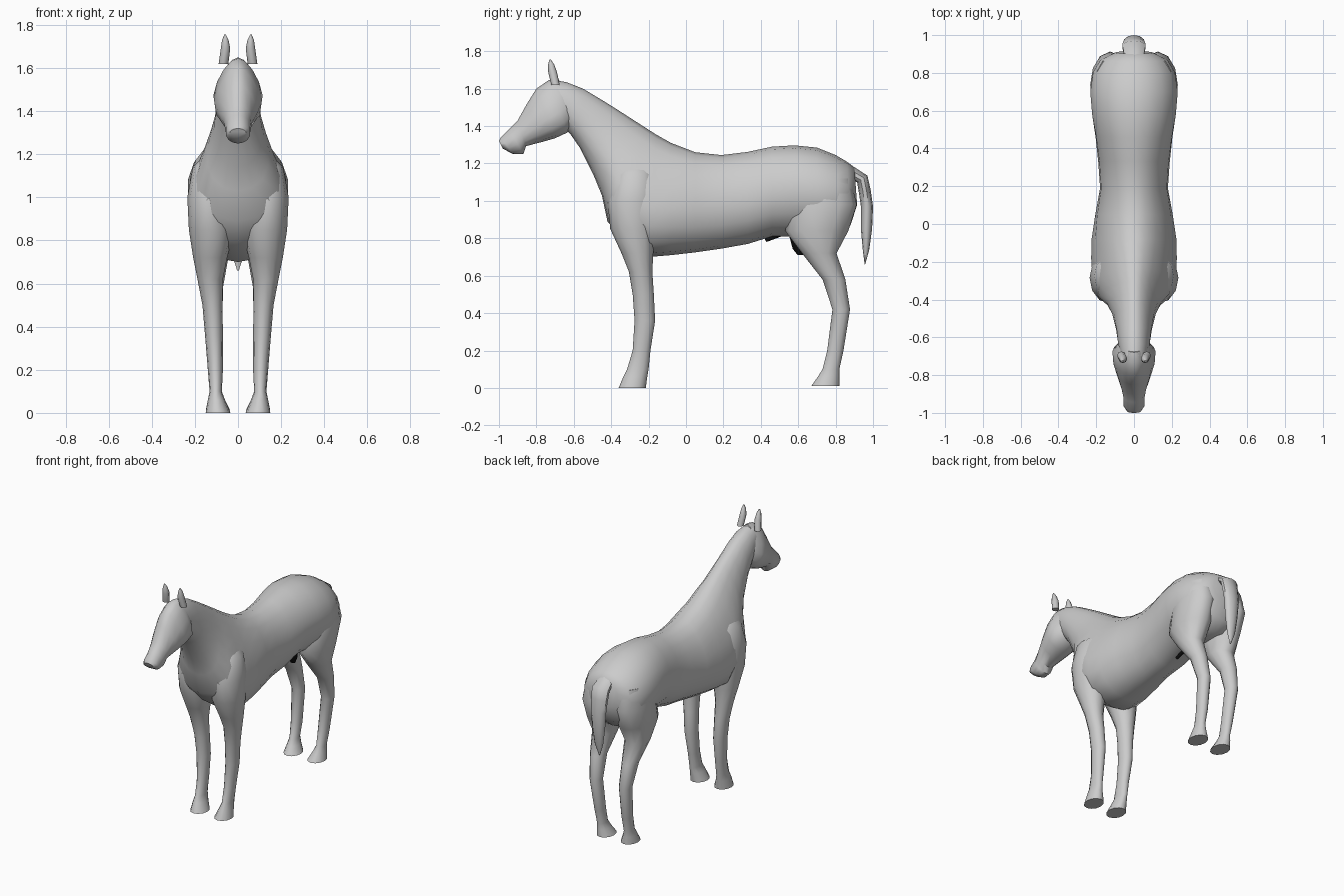
import bpy, bmesh, math


def material(name, rgb):
    m = bpy.data.materials.new(name)
    m.diffuse_color = (*rgb, 1)
    return m


GREY = material("coat_grey", (0.6, 0.6, 0.6))
BLACK = material("dark_skin", (0.005, 0.005, 0.005))


def loft(name, sections, sides=14, mat=GREY, mirror=False):
    """Skin rings given as (y1, z1, y2, z2, x centre, half width, bias).
    Bias moves the widest place of the ring towards its second point."""
    bm = bmesh.new()
    rings = []
    for y1, z1, y2, z2, xc, w, bias in sections:
        ring = []
        for i in range(sides):
            a = 2 * math.pi * i / sides
            t = (1 - math.cos(a)) / 2
            x = xc + w * math.sin(a - bias * math.sin(a))
            ring.append(bm.verts.new((x, y1 + (y2 - y1) * t, z1 + (z2 - z1) * t)))
        rings.append(ring)
    for r, s in zip(rings, rings[1:]):
        for i in range(sides):
            j = (i + 1) % sides
            bm.faces.new((r[i], r[j], s[j], s[i]))
    bm.faces.new(rings[0])
    bm.faces.new(rings[-1])
    if mirror:
        geo = bmesh.ops.duplicate(bm, geom=bm.verts[:] + bm.edges[:] + bm.faces[:])["geom"]
        for v in geo:
            if isinstance(v, bmesh.types.BMVert):
                v.co.x *= -1
    bmesh.ops.recalc_face_normals(bm, faces=bm.faces)
    me = bpy.data.meshes.new(name)
    bm.to_mesh(me)
    bm.free()
    me.materials.append(mat)
    ob = bpy.data.objects.new(name, me)
    bpy.context.collection.objects.link(ob)
    bpy.ops.object.select_all(action='DESELECT')
    ob.select_set(True)
    bpy.context.view_layer.objects.active = ob
    bpy.ops.object.shade_smooth_by_angle(angle=math.radians(50))
    return ob


def upright(rows):
    """Level rings from (z, front y, back y, inner x, outer x)."""
    return [(f, z, b, z, (i + o) / 2, (o - i) / 2, 0) for z, f, b, i, o in rows]


# Trunk and neck, from rump to poll
loft("trunk_and_neck", [
    (0.90, 1.18, 0.915, 0.98, 0, 0.10, 0),
    (0.86, 1.21, 0.88, 0.87, 0, 0.18, 0),
    (0.80, 1.245, 0.81, 0.81, 0, 0.22, 0),
    (0.70, 1.285, 0.70, 0.80, 0, 0.235, 0),
    (0.58, 1.297, 0.58, 0.81, 0, 0.225, 0),
    (0.46, 1.29, 0.46, 0.81, 0, 0.205, 0.05),
    (0.33, 1.262, 0.33, 0.77, 0, 0.19, 0.1),
    (0.19, 1.245, 0.19, 0.745, 0, 0.18, 0.1),
    (0.05, 1.26, 0.05, 0.725, 0, 0.205, 0.15),
    (-0.08, 1.31, -0.08, 0.71, 0, 0.225, 0.25),
    (-0.16, 1.355, -0.20, 0.70, 0, 0.23, 0.35),
    (-0.23, 1.40, -0.33, 0.79, 0, 0.225, 0.4),
    (-0.30, 1.445, -0.42, 0.89, 0, 0.19, 0.4),
    (-0.37, 1.49, -0.45, 1.03, 0, 0.145, 0.3),
    (-0.45, 1.54, -0.495, 1.14, 0, 0.115, 0.2),
    (-0.55, 1.60, -0.565, 1.28, 0, 0.095, 0.1),
    (-0.64, 1.635, -0.62, 1.36, 0, 0.085, 0),
    (-0.70, 1.645, -0.65, 1.39, 0, 0.075, 0),
], sides=18)

# Head, from poll to lips
loft("head", [
    (-0.68, 1.65, -0.59, 1.42, 0, 0.07, 0.2),
    (-0.735, 1.645, -0.635, 1.365, 0, 0.115, 0.35),
    (-0.80, 1.60, -0.70, 1.335, 0, 0.11, 0.35),
    (-0.85, 1.52, -0.77, 1.315, 0, 0.09, 0.25),
    (-0.90, 1.43, -0.855, 1.293, 0, 0.066, 0.1),
    (-0.945, 1.385, -0.87, 1.25, 0, 0.058, 0),
    (-0.99, 1.34, -0.925, 1.25, 0, 0.056, 0),
    (-1.00, 1.32, -0.98, 1.28, 0, 0.038, 0),
])

# Ears
loft("ears", upright([
    (1.62, -0.72, -0.675, 0.045, 0.09),
    (1.69, -0.737, -0.69, 0.036, 0.08),
    (1.73, -0.737, -0.705, 0.044, 0.074),
    (1.755, -0.73, -0.722, 0.056, 0.064),
]), sides=8, mirror=True)

# Front legs with shoulders and hooves
loft("front_legs", upright([
    (1.22, -0.34, -0.20, 0.05, 0.13),
    (1.14, -0.38, -0.17, 0.05, 0.21),
    (1.00, -0.42, -0.15, 0.03, 0.235),
    (0.85, -0.405, -0.16, 0.02, 0.228),
    (0.72, -0.345, -0.175, 0.05, 0.208),
    (0.62, -0.305, -0.18, 0.07, 0.188),
    (0.50, -0.285, -0.172, 0.072, 0.165),
    (0.36, -0.275, -0.165, 0.07, 0.153),
    (0.20, -0.285, -0.19, 0.07, 0.14),
    (0.10, -0.315, -0.20, 0.075, 0.132),
    (0.06, -0.335, -0.207, 0.06, 0.14),
    (0.00, -0.36, -0.215, 0.035, 0.15),
]), sides=12, mirror=True)

# Hind legs with thighs and hooves
loft("hind_legs", upright([
    (1.12, 0.60, 0.88, 0.05, 0.205),
    (0.98, 0.56, 0.913, 0.02, 0.232),
    (0.84, 0.53, 0.868, 0.02, 0.225),
    (0.72, 0.62, 0.805, 0.045, 0.205),
    (0.58, 0.73, 0.852, 0.07, 0.175),
    (0.42, 0.783, 0.877, 0.072, 0.155),
    (0.20, 0.755, 0.842, 0.07, 0.14),
    (0.10, 0.73, 0.82, 0.075, 0.132),
    (0.06, 0.705, 0.82, 0.06, 0.14),
    (0.01, 0.67, 0.82, 0.035, 0.15),
]), sides=12, mirror=True)

# Tail
loft("tail", [
    (0.87, 1.20, 0.87, 1.12, 0, 0.05, 0),
    (0.97, 1.135, 0.915, 1.10, 0, 0.065, 0),
    (0.987, 1.06, 0.925, 1.04, 0, 0.06, 0),
    (1.00, 0.97, 0.935, 0.97, 0, 0.055, 0),
    (0.995, 0.85, 0.935, 0.85, 0, 0.045, 0),
    (0.98, 0.74, 0.945, 0.74, 0, 0.03, 0),
    (0.958, 0.66, 0.955, 0.66, 0, 0.004, 0),
], sides=10)

# Small dark parts under the belly
loft("belly_sheath", [
    (0.42, 0.797, 0.43, 0.78, 0, 0.01, 0),
    (0.54, 0.85, 0.55, 0.825, 0, 0.014, 0),
], sides=8, mat=BLACK)
loft("groin_detail", [
    (0.55, 0.82, 0.64, 0.82, 0, 0.035, 0),
    (0.57, 0.745, 0.635, 0.745, 0, 0.03, 0),
    (0.595, 0.712, 0.625, 0.712, 0, 0.015, 0),
], sides=8, mat=BLACK)
